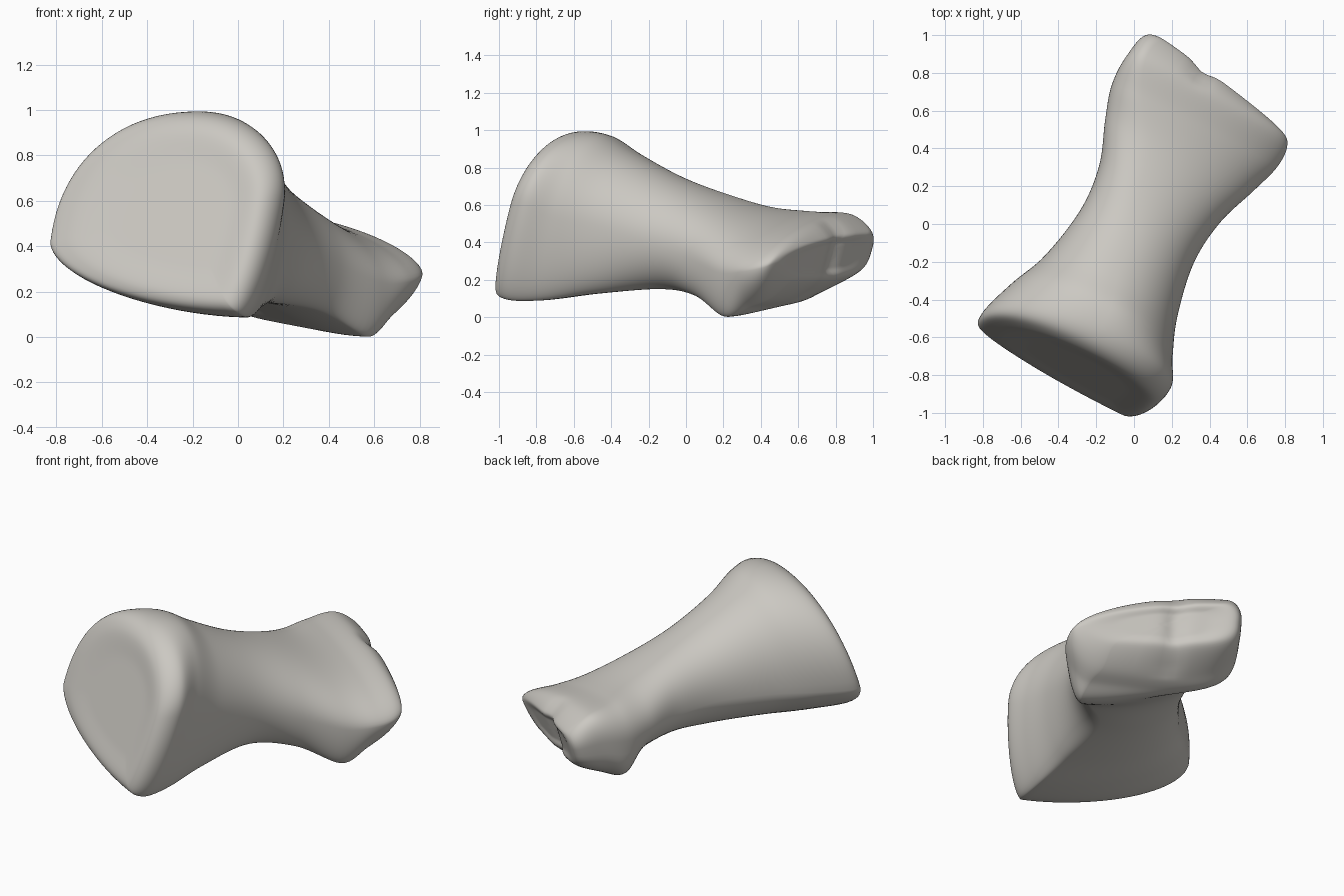
import bpy, bmesh, math
from mathutils import Vector

cube = bpy.data.objects.get("Cube")
if cube:
    bpy.data.objects.remove(cube)

AROUND = 96      # points around each section
STEPS = 8        # blended sections between two key sections
AXIS = Vector((0.431, 0.902, 0))      # along the shaft
ACROSS = Vector((0.902, -0.431, 0))   # across the shaft


def section(along, tilt, skew, left, top, right, bottom, curve):
    """Key section: place on the shaft, four extreme points, and the curve of
    each quarter (1 is elliptic, less is boxy, 2 is straight)."""
    return [Vector((along, tilt, skew))] + [Vector(p) for p in (left, top, right, bottom, curve)]


def shrink(key, along, skew, width, height):
    """Smaller copy of a key section, used to round an end over."""
    centre = sum(key[1:5], Vector((0, 0))) / 4
    points = []
    for p in key[1:5]:
        offset = p - centre
        points.append(centre + Vector((offset.x * width, offset.y * height)))
    return [Vector((along, key[0].y, skew))] + points + [key[5]]


def blend(a, b, c, d, t):
    """Smooth curve through b and c."""
    return (b * 2 + (c - a) * t + (a * 2 - b * 5 + c * 4 - d) * t ** 2
            + (b * 3 - a - c * 3 + d) * t ** 3) / 2


def outline(key):
    """Closed outline made of four rounded quarters."""
    place, left, top, right, bottom, curve = key
    quarters = ((left, top, True), (top, right, False), (right, bottom, True), (bottom, left, False))
    count = AROUND // 4
    points = []
    for (start, end, side_first), power in zip(quarters, curve):
        for i in range(count):
            angle = math.pi / 2 * i / count
            c = math.cos(angle) ** power
            s = math.sin(angle) ** power
            if side_first:
                across = end.x + (start.x - end.x) * c
                height = start.y + (end.y - start.y) * s
            else:
                across = start.x + (end.x - start.x) * s
                height = end.y + (start.y - end.y) * c
            along = place.x + place.y * (height - 0.5) + place.z * across
            # shallow groove between the two knuckles of the far end
            if place.x > 0.75:
                depth = 0.025 * min(1, (place.x - 0.75) / 0.1)
                along -= depth * math.exp(-((across + 0.02) / 0.06) ** 2)
            points.append(AXIS * along + ACROSS * across + Vector((0, 0, height)))
    return points


# Key sections from the broad base, along the shaft, to the knuckle end
shaft = [
    section(-.76, .3, .05, (-.525, .42), (.08, .99), (.55, .62), (.43, .095), (.9, 1, 1.2, 1.15)),
    section(-.57, .25, 0, (-.455, .42), (.08, .975), (.49, .55), (.38, .09), (.9, 1, 1.1, 1.1)),
    section(-.35, .15, 0, (-.355, .42), (.04, .88), (.42, .5), (.28, .125), (.9, 1, 1, 1)),
    section(-.05, .05, 0, (-.288, .42), (.01, .75), (.375, .42), (.18, .15), (.9, 1, 1, 1)),
    section(.2, 0, 0, (-.3, .4), (-.05, .66), (.407, .33), (.3, .115), (.9, 1, 1, 1.1)),
    section(.43, 0, 0, (-.375, .39), (-.12, .59), (.495, .25), (.42, .003), (.9, 1.1, 1.1, 1.2)),
    section(.62, .1, 0, (-.423, .38), (-.25, .565), (.553, .25), (.4, .055), (.9, 1.2, 1.2, .55)),
    section(.8, .3, -.02, (-.42, .4), (-.32, .55), (.555, .27), (.35, .1), (.9, 1.2, 1.2, .55)),
]
base, tip = shaft[0], shaft[-1]
face = [shrink(base, -.835, 0, f, f) for f in (0.05, 0.5, 0.86)]
knuckles = [shrink(tip, .915, -.15, *f) for f in ((0.88, 0.58), (0.5, 0.3), (0.05, 0.05))]
keys = face + shaft + knuckles

rings = []
for i in range(len(keys) - 1):
    four = [keys[max(0, min(len(keys) - 1, i + j))] for j in (-1, 0, 1, 2)]
    for step in range(STEPS):
        rings.append(outline([blend(*parts, step / STEPS) for parts in zip(*four)]))
rings.append(outline(keys[-1]))

# Skin the sections and close both ends
bm = bmesh.new()
loops = [[bm.verts.new(p) for p in ring] for ring in rings]
for a, b in zip(loops, loops[1:]):
    for i in range(AROUND):
        j = (i + 1) % AROUND
        bm.faces.new((a[i], a[j], b[j], b[i]))
bm.faces.new(loops[0])
bm.faces.new(loops[-1])
bmesh.ops.recalc_face_normals(bm, faces=bm.faces)
mesh = bpy.data.meshes.new("toe_bone")
bm.to_mesh(mesh)
bm.free()
bone = bpy.data.objects.new("toe_bone", mesh)
bpy.context.collection.objects.link(bone)
for polygon in mesh.polygons:
    polygon.use_smooth = True

# Material
grey = bpy.data.materials.new("warm_grey_bone")
grey.use_nodes = True
colour = (0.6, 0.58, 0.54, 1)
grey.diffuse_color = colour
grey.node_tree.nodes["Principled BSDF"].inputs["Base Color"].default_value = colour
mesh.materials.append(grey)
